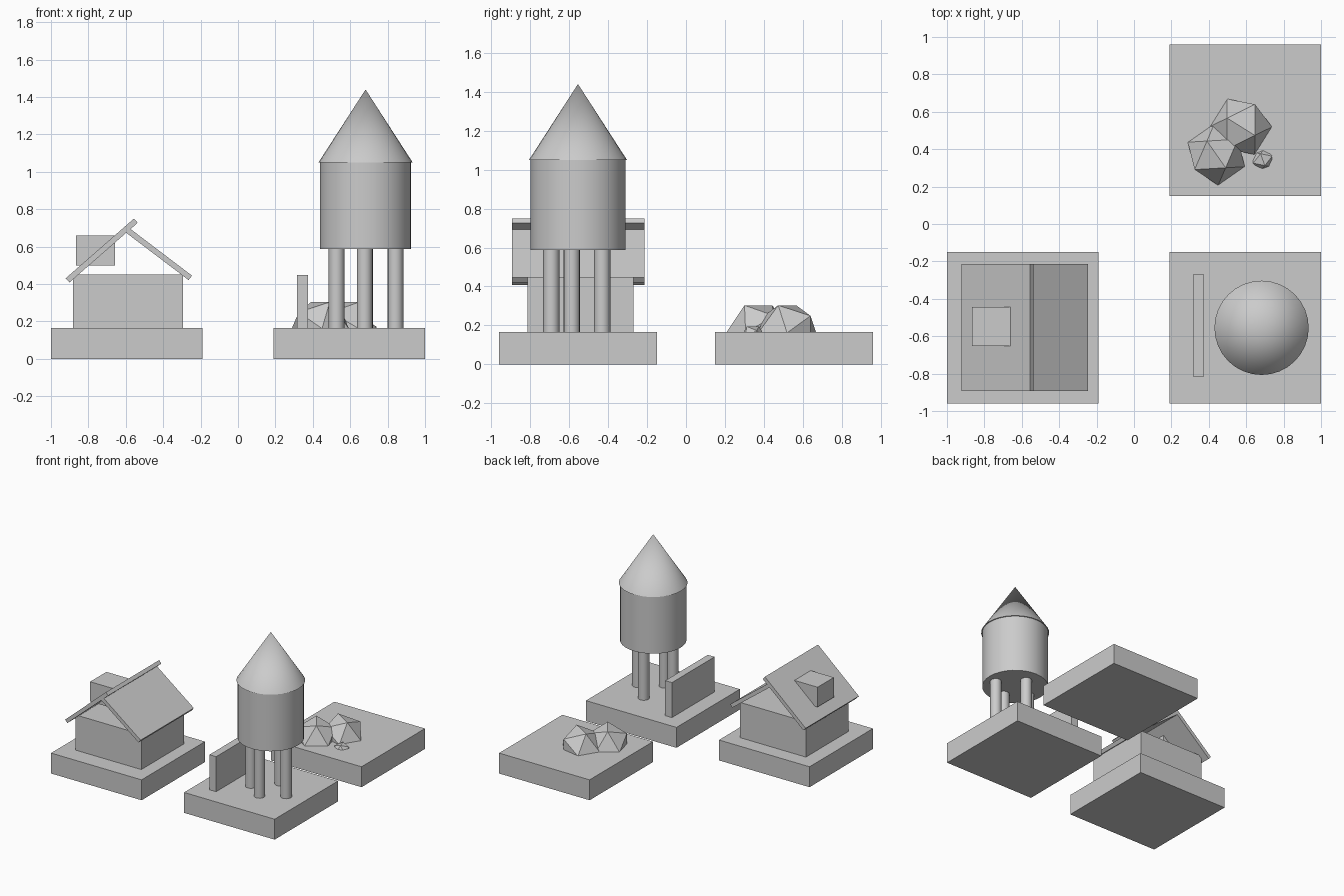
import bpy, bmesh, math
from mathutils import Matrix, Vector

if "Cube" in bpy.data.objects:
    bpy.data.objects.remove(bpy.data.objects["Cube"])


def finish(name, bm, matrix=None, smooth=False):
    if matrix is not None:
        bm.transform(matrix)
    bmesh.ops.recalc_face_normals(bm, faces=bm.faces)
    mesh = bpy.data.meshes.new(name)
    bm.to_mesh(mesh)
    bm.free()
    ob = bpy.data.objects.new(name, mesh)
    bpy.context.collection.objects.link(ob)
    if smooth:
        bpy.ops.object.select_all(action='DESELECT')
        bpy.context.view_layer.objects.active = ob
        ob.select_set(True)
        bpy.ops.object.shade_smooth_by_angle(angle=math.radians(40))
    return ob


def box(name, x, y, z):
    bm = bmesh.new()
    bmesh.ops.create_cube(bm, size=1)
    center = Vector((sum(x) / 2, sum(y) / 2, sum(z) / 2))
    size = (x[1] - x[0], y[1] - y[0], z[1] - z[0])
    return finish(name, bm, Matrix.Translation(center) @ Matrix.Diagonal((*size, 1)))


def cone(name, x, y, z0, z1, r0, r1, segments):
    bm = bmesh.new()
    bmesh.ops.create_cone(bm, cap_ends=True, segments=segments,
                          radius1=r0, radius2=r1, depth=z1 - z0)
    return finish(name, bm, Matrix.Translation((x, y, (z0 + z1) / 2)), True)


def roof_panel(name, low, high, thick, y):
    # slab whose top surface runs from low to high in the xz plane
    low, high = Vector(low), Vector(high)
    d = (high - low).normalized()
    n = Vector((-d.y, d.x))
    if n.y < 0:
        n = -n
    profile = [low, high, high - n * thick, low - n * thick]
    bm = bmesh.new()
    face = bm.faces.new([bm.verts.new((p.x, y[0], p.y)) for p in profile])
    out = bmesh.ops.extrude_face_region(bm, geom=[face])
    verts = [v for v in out["geom"] if isinstance(v, bmesh.types.BMVert)]
    bmesh.ops.translate(bm, verts=verts, vec=(0, y[1] - y[0], 0))
    return finish(name, bm)


def rock(name, center, radius, angle):
    # icosahedron resting with one edge on top, turned about z
    g = (1 + 5 ** 0.5) / 2
    bm = bmesh.new()
    for a in (-1, 1):
        for b in (-g, g):
            for co in ((0, a, b), (a, b, 0), (b, 0, a)):
                bm.verts.new(Vector(co).normalized() * radius)
    bmesh.ops.convex_hull(bm, input=bm.verts)
    turn = Matrix.Rotation(math.radians(angle), 4, 'Z')
    return finish(name, bm, Matrix.Translation(center) @ turn)


# Three square ground slabs
NEAR, FAR = (-0.96, -0.15), (0.15, 0.96)
LEFT, RIGHT = (-1.0, -0.19), (0.19, 1.0)
for name, x, y in (("house_base", LEFT, NEAR), ("tower_base", RIGHT, NEAR),
                   ("rock_base", RIGHT, FAR)):
    box(name, x, y, (0, 0.165))

# House with open gable, overlapping roof panels and chimney
box("house_walls", (-0.882, -0.294), (-0.815, -0.272), (0.165, 0.45))
roof_y = (-0.893, -0.213)
roof_panel("left_roof", (-0.921, 0.431), (-0.556, 0.75), 0.03, roof_y)
roof_panel("right_roof", (-0.246, 0.445), (-0.585, 0.702), 0.03, roof_y)
box("chimney", (-0.866, -0.658), (-0.652, -0.444), (0.50, 0.66))

# Water tower: tank, conical roof and four legs
TX, TY = 0.682, -0.555
cone("tank", TX, TY, 0.588, 1.05, 0.244, 0.244, 32)
cone("tank_roof", TX, TY, 1.05, 1.44, 0.252, 0, 32)
for i, (x, y) in enumerate(((0.527, -0.587), (0.842, -0.587),
                            (0.677, -0.692), (0.68, -0.431))):
    cone(f"tower_leg_{i + 1}", x, y, 0.165, 0.60, 0.042, 0.042, 16)

# Low wall beside the tower
box("low_wall", (0.315, 0.375), (-0.815, -0.27), (0.165, 0.448))

# Boulders half sunk in the slab
rock("large_rock", (0.572, 0.52, 0.162), 0.166, 58)
rock("side_rock", (0.44, 0.372, 0.162), 0.166, 35)
rock("small_rock", (0.688, 0.344, 0.14), 0.064, 20)
